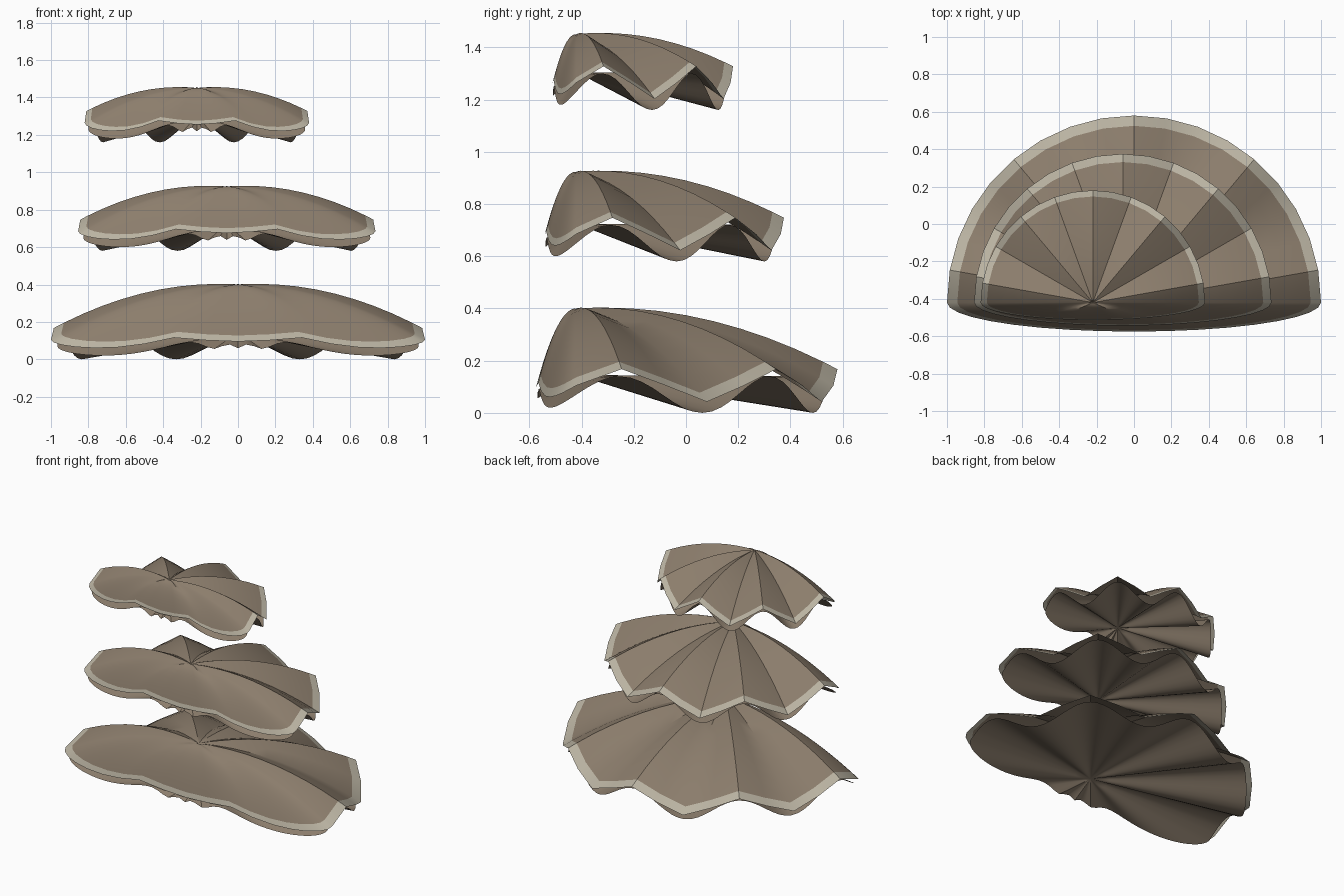
import bpy, bmesh
from math import sin, cos, atan2, hypot, pi, radians

old = bpy.data.objects.get("Cube")
if old:
    bpy.data.objects.remove(old, do_unlink=True)

APEX_Y = -0.42   # attachment point shared by every bracket
FRONT = 0.155    # flattening of the short front side
LOBES = 9


def material(name, color):
    mat = bpy.data.materials.new(name)
    mat.use_nodes = True
    mat.diffuse_color = color
    mat.node_tree.nodes["Principled BSDF"].inputs["Base Color"].default_value = color
    return mat


BROWN = material("bracket brown", (0.26, 0.205, 0.15, 1))
PALE = material("pale rim", (0.49, 0.45, 0.36, 1))


def fan(name, segments, rings, height, ripple, size, center_x, base_z, tip_drop, rim):
    """Half-squashed disc of concentric rings whose edge ripples in lobes."""
    bm = bmesh.new()
    tip = bm.verts.new((center_x, APEX_Y, base_z + height(0) - tip_drop))
    loops = []
    for t in rings:
        loop = []
        for i in range(segments):
            a = 2 * pi * i / segments
            x, y = cos(a), sin(a)
            if y < 0:
                y *= FRONT
            wave = ripple * t * hypot(x, y) * sin(LOBES * atan2(y, x))
            loop.append(bm.verts.new((center_x + size * t * x,
                                      APEX_Y + size * t * y,
                                      base_z + height(t) + wave)))
        loops.append(loop)
    for i in range(segments):
        j = (i + 1) % segments
        bm.faces.new((tip, loops[0][i], loops[0][j]))
        for k, (inner, outer) in enumerate(zip(loops, loops[1:])):
            face = bm.faces.new((inner[i], outer[i], outer[j], inner[j]))
            if rim and k == len(loops) - 2:
                face.material_index = 1   # outermost ring is the pale edge
    mesh = bpy.data.meshes.new(name)
    bm.to_mesh(mesh)
    bm.free()
    mesh.materials.append(BROWN)
    mesh.materials.append(PALE)
    obj = bpy.data.objects.new(name, mesh)
    bpy.context.collection.objects.link(obj)
    bpy.ops.object.select_all(action='DESELECT')
    obj.select_set(True)
    bpy.context.view_layer.objects.active = obj
    bpy.ops.object.shade_smooth_by_angle(angle=radians(35))


CAP_RINGS = [0.025] + [0.945 * k / 9 for k in range(1, 10)] + [1.0]
UNDER_RINGS = [0.965 * k / 8 for k in range(1, 9)]

# Three stacked brackets, each a domed cap over a shallow rippled underside
for level, (label, size, center_x) in enumerate((("lower", 1.0, 0.0),
                                                 ("middle", 0.795, -0.06),
                                                 ("upper", 0.6, -0.22))):
    floor = 0.58 * level
    dome = 0.02 + 0.275 * size
    fan(label + "_cap", 36, CAP_RINGS, lambda t: dome * (1 - t ** 2),
        0.0625, size, center_x, floor + 0.105, 0.012, True)
    fan(label + "_underside", 144, UNDER_RINGS, lambda t: 0.075 * (1 - t / 0.965),
        0.0725, size, center_x, floor + 0.07, 0, False)
